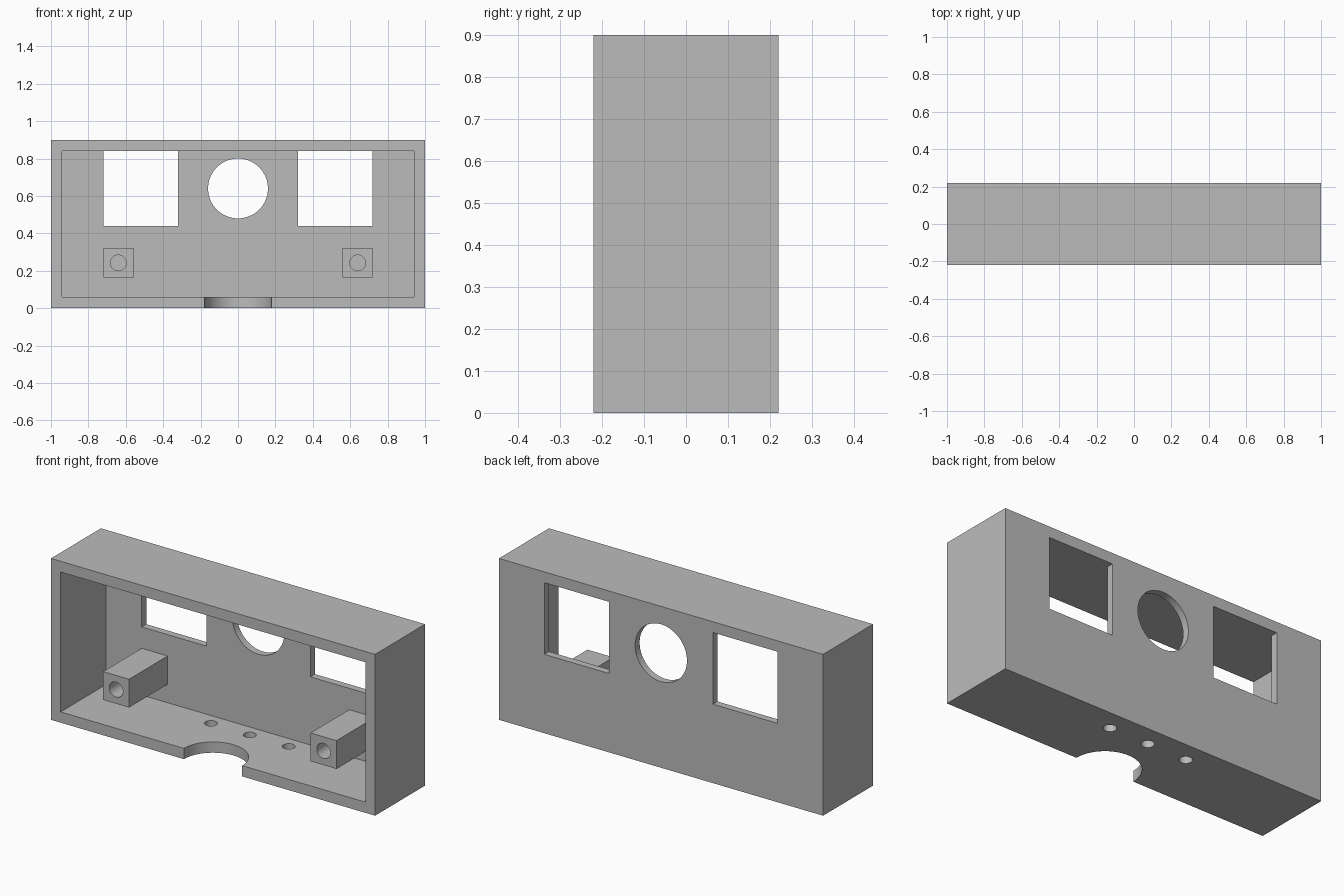
import bpy
import math

default = bpy.data.objects.get("Cube")
if default:
    bpy.data.objects.remove(default, do_unlink=True)

grey = bpy.data.materials.new("plain_grey")
grey.use_nodes = True
color = (0.5, 0.5, 0.5, 1)
grey.diffuse_color = color
grey.node_tree.nodes["Principled BSDF"].inputs["Base Color"].default_value = color

HALF_W, HALF_D, HEIGHT = 1.0, 0.22, 0.9
WALL, BACK = 0.06, 0.04
BACK_IN = HALF_D - BACK


def box(name, x, y, z):
    """Box from (low, high) ranges on each axis."""
    mid = [(a + b) / 2 for a, b in (x, y, z)]
    bpy.ops.mesh.primitive_cube_add(size=1, location=mid)
    ob = bpy.context.object
    ob.name = name
    ob.scale = [b - a for a, b in (x, y, z)]
    bpy.ops.object.transform_apply(location=True, rotation=False, scale=True)
    ob.data.materials.append(grey)
    return ob


def cylinder(name, center, radius, depth, along_y=False, sides=48):
    rot = (math.pi / 2, 0, 0) if along_y else (0, 0, 0)
    bpy.ops.mesh.primitive_cylinder_add(vertices=sides, radius=radius, depth=depth,
                                        location=center, rotation=rot)
    ob = bpy.context.object
    ob.name = name
    ob.data.materials.append(grey)
    return ob


def cut(target, cutter):
    mod = target.modifiers.new(cutter.name, "BOOLEAN")
    mod.operation = "DIFFERENCE"
    mod.solver = "EXACT"
    mod.object = cutter
    bpy.context.view_layer.objects.active = target
    bpy.ops.object.modifier_apply(modifier=mod.name)
    bpy.data.objects.remove(cutter, do_unlink=True)


def smooth_round_faces(ob):
    bpy.ops.object.select_all(action="DESELECT")
    ob.select_set(True)
    bpy.context.view_layer.objects.active = ob
    bpy.ops.object.shade_smooth_by_angle(angle=math.radians(30))


# Housing, open at the front
housing = box("housing", (-HALF_W, HALF_W), (-HALF_D, HALF_D), (0, HEIGHT))
cut(housing, box("cavity", (-HALF_W + WALL, HALF_W - WALL),
                 (-HALF_D - 0.1, BACK_IN), (WALL, HEIGHT - WALL)))

# Openings in the back wall
for side in (-1, 1):
    x = sorted((side * 0.32, side * 0.72))
    cut(housing, box("window", x, (0.1, 0.3), (0.44, 0.8395)))
cut(housing, cylinder("round_window", (0, 0.2, 0.64), 0.16, 0.2, True, 64))

# Front notch and small holes in the floor
cut(housing, cylinder("notch", (0, -HALF_D, 0.03), 0.18, 0.2, sides=64))
for x in (-0.24, 0, 0.24):
    cut(housing, cylinder("floor_hole", (x, 0.104, 0.03), 0.033, 0.2, sides=32))
smooth_round_faces(housing)

# Mounting posts with screw holes
for side, label in ((-1, "right"), (1, "left")):
    x = side * 0.64
    post = box(label + "_post", (x - 0.08, x + 0.08), (-0.16, BACK_IN), (0.163, 0.321))
    cut(post, cylinder("screw_hole", (x, -0.16, 0.242), 0.042, 0.4, True, 32))
    smooth_round_faces(post)
